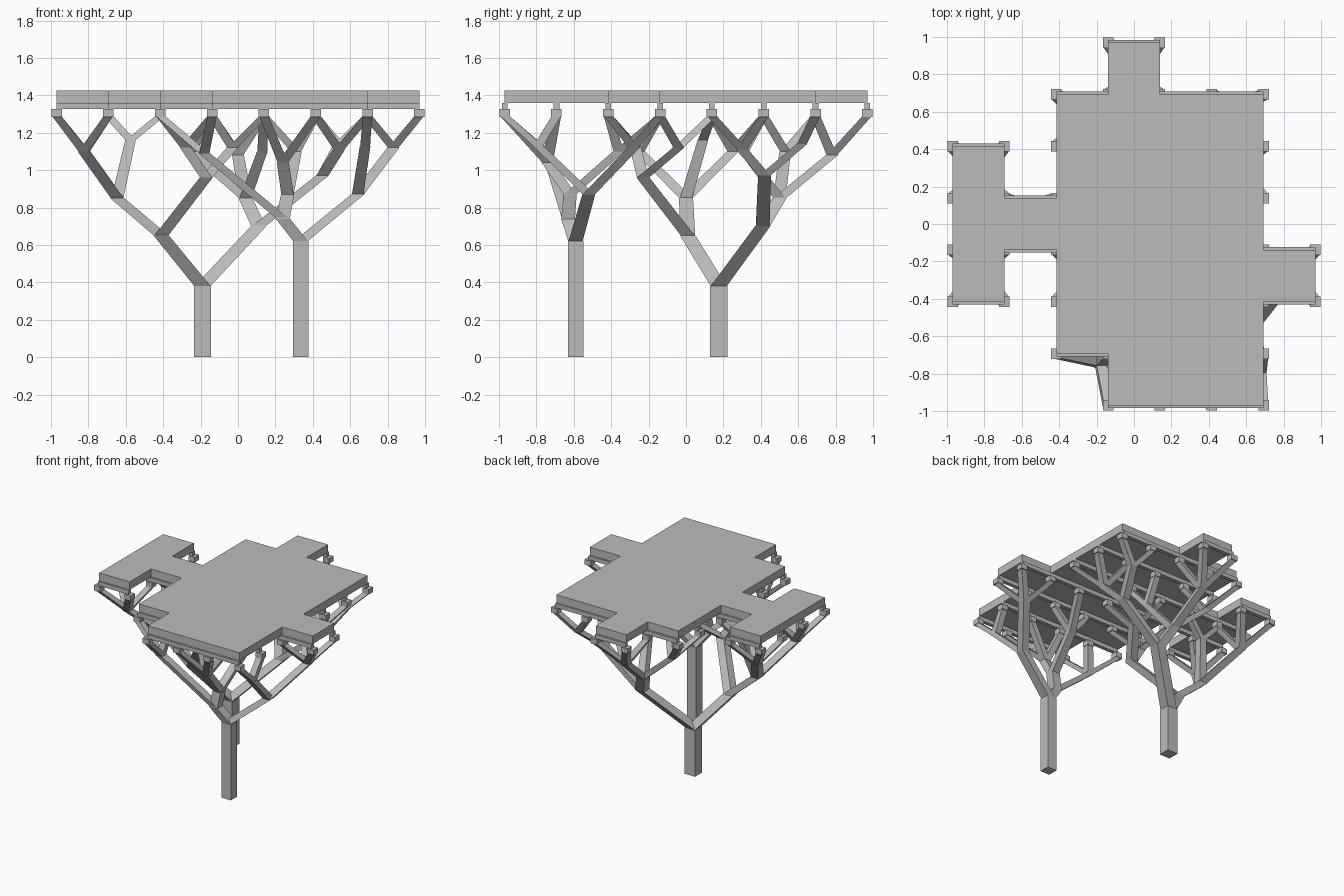
import bpy
import bmesh
from mathutils import Vector

cube = bpy.data.objects.get("Cube")
if cube:
    bpy.data.objects.remove(cube, do_unlink=True)

STEP = 0.277
TIP = 1.29          # top of the branches
CAP = 1.327         # top of the bearing blocks
DECK = 1.36         # underside of the slab
TOP = 1.425

grey = bpy.data.materials.new("light grey")
grey.use_nodes = True
grey.diffuse_color = (0.5, 0.5, 0.5, 1)
grey.node_tree.nodes["Principled BSDF"].inputs["Base Color"].default_value = grey.diffuse_color


def grid(i):
    return (i - 3.5) * STEP


def finish(bm, name):
    bmesh.ops.recalc_face_normals(bm, faces=bm.faces)
    mesh = bpy.data.meshes.new(name)
    bm.to_mesh(mesh)
    bm.free()
    mesh.materials.append(grey)
    obj = bpy.data.objects.new(name, mesh)
    bpy.context.collection.objects.link(obj)


def square(bm, p, width):
    h = width / 2
    corners = [(-h, -h), (h, -h), (h, h), (-h, h)]
    return [bm.verts.new((p[0] + x, p[1] + y, p[2])) for x, y in corners]


def strut(bm, a, b, wa, wb):
    """Sheared post between two level square sections."""
    low, high = square(bm, a, wa), square(bm, b, wb)
    bm.faces.new(low)
    bm.faces.new(high)
    for k in range(4):
        n = (k + 1) % 4
        bm.faces.new((low[k], low[n], high[n], high[k]))


def box(bm, lo, hi):
    lo, hi = Vector(lo), Vector(hi)
    verts = bmesh.ops.create_cube(bm, size=1)["verts"]
    for v in verts:
        v.co = [(lo[k] + hi[k]) / 2 + v.co[k] * (hi[k] - lo[k]) for k in range(3)]


# Floor plan as cells of a regular grid
cells = {(0, j) for j in (2, 3, 4)} | {(1, 3), (3, 6), (6, 2)}
cells |= {(i, j) for i in range(2, 6) for j in range(1, 6)}
cells |= {(i, 0) for i in (3, 4, 5)}
points = {(i + a, j + b) for i, j in cells for a in (0, 1) for b in (0, 1)}

# Deck slab
bm = bmesh.new()
corner = {p: bm.verts.new((grid(p[0]), grid(p[1]), DECK)) for p in sorted(points)}
for i, j in sorted(cells):
    bm.faces.new([corner[q] for q in ((i, j), (i + 1, j), (i + 1, j + 1), (i, j + 1))])
bmesh.ops.dissolve_limit(bm, angle_limit=0.01, verts=bm.verts, edges=bm.edges)
raised = bmesh.ops.extrude_face_region(bm, geom=bm.faces[:], use_keep_orig=True)["geom"]
for v in raised:
    if isinstance(v, bmesh.types.BMVert):
        v.co.z = TOP
finish(bm, "deck_slab")

# Joists along x under every cell edge, joined into runs
bm = bmesh.new()
spans = {(i, j + b) for i, j in cells for b in (0, 1)}
for i, j in sorted(spans):
    if (i - 1, j) in spans:
        continue
    end = i
    while (end, j) in spans:
        end += 1
    box(bm, (grid(i), grid(j) - 0.015, CAP), (grid(end), grid(j) + 0.015, DECK))
finish(bm, "deck_joists")

# Bearing blocks at the grid points
bm = bmesh.new()
for i, j in sorted(points):
    x, y = grid(i), grid(j)
    box(bm, (x - 0.028, y - 0.028, TIP - 0.005), (x + 0.028, y + 0.028, CAP))
finish(bm, "bearing_blocks")


# Branching columns: a node is (position, children), a leaf is a grid point
def fork(x, y, z, *children):
    return (Vector((x, y, z)), children)


def tips(*pairs):
    return [(Vector((grid(i), grid(j), TIP)), ()) for i, j in pairs]


def patch(i, j):
    return tips((i, j), (i + 1, j), (i, j + 1), (i + 1, j + 1))


def count(node):
    return sum(count(c) for c in node[1]) or 1


def width(node):
    return 0.05 * count(node) ** 0.18


def grow(bm, node):
    for child in node[1]:
        strut(bm, node[0], child[0], width(node) * 0.4 + width(child) * 0.6, width(child))
        grow(bm, child)


def column(name, root):
    bm = bmesh.new()
    foot = root[0].copy()
    foot.z = 0
    strut(bm, foot, root[0], width(root), width(root))
    grow(bm, root)
    finish(bm, name)


# Back column: left wing, centre and rear of the deck
left_wing = fork(-0.645, 0, 0.85,
                 fork(-0.825, -0.25, 1.1, *patch(0, 2)),
                 fork(-0.82, 0.25, 1.1, *patch(0, 4)),
                 fork(-0.575, 0.09, 1.16, *tips((1, 4), (2, 4))))
centre = fork(-0.17, -0.23, 0.96,
              fork(-0.28, -0.27, 1.12, *tips((2, 2), (2, 3), (3, 2))),
              fork(-0.03, -0.04, 1.12, *tips((3, 3), (4, 3), (3, 4))))
rear = fork(0.04, 0.5, 0.85,
            fork(0, 0.78, 1.08, *patch(3, 6)),
            fork(-0.25, 0.53, 1.1, *tips((2, 5), (2, 6), (3, 5))),
            fork(0.13, 0.31, 1.1, *tips((4, 4), (4, 5))))
rear_side = fork(0.45, 0.42, 0.97,
                 fork(0.54, 0.3, 1.11, *patch(5, 4)),
                 fork(0.54, 0.62, 1.14, *tips((5, 6), (6, 6))))
column("back_column", fork(-0.19, 0.175, 0.38,
                           fork(-0.41, 0.01, 0.65, left_wing, centre),
                           fork(0.11, 0.41, 0.7, rear, rear_side)))

# Front column: front bay and right wing
front_bay = fork(0.265, -0.62, 0.87,
                 fork(0.24, -0.74, 1.04, *patch(4, 0)),
                 fork(0.31, -0.36, 1.1, *tips((4, 2), (5, 2), (5, 3))))
front_corner = fork(-0.18, -0.74, 1.09, *tips((2, 1), (3, 1), (3, 0)))
right_wing = fork(0.64, -0.52, 0.87,
                  fork(0.83, -0.28, 1.12, *patch(6, 2)),
                  fork(0.68, -0.79, 1.13, *tips((6, 0), (6, 1))))
column("front_column", fork(0.335, -0.59, 0.62,
                            fork(0.24, -0.63, 0.74, front_bay, front_corner),
                            right_wing))
